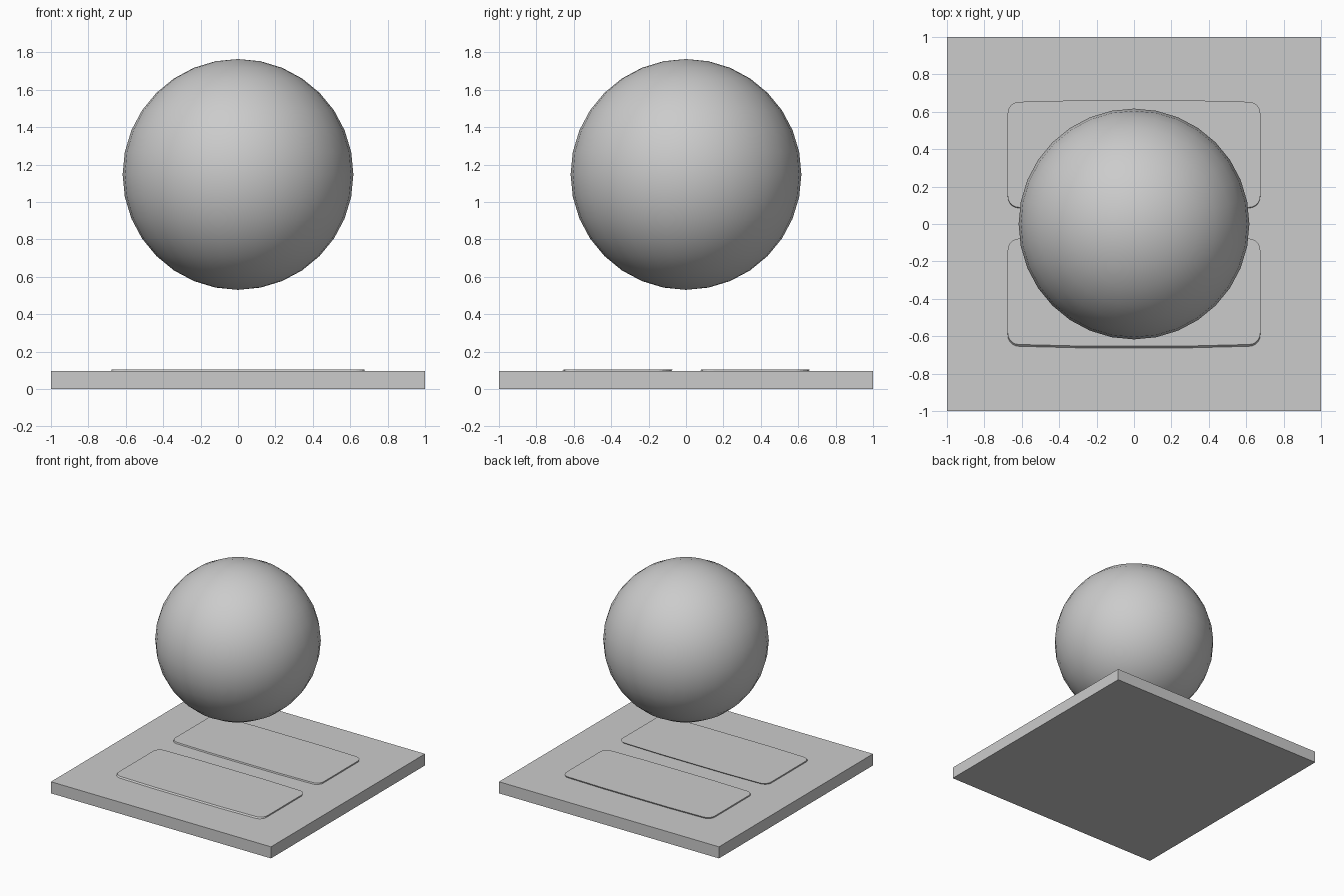
import bpy, bmesh, math

if "Cube" in bpy.data.objects:
    bpy.data.objects.remove(bpy.data.objects["Cube"])

BASE_TOP = 0.095


def new_object(name, bm):
    bmesh.ops.recalc_face_normals(bm, faces=bm.faces)
    mesh = bpy.data.meshes.new(name)
    bm.to_mesh(mesh)
    bm.free()
    obj = bpy.data.objects.new(name, mesh)
    bpy.context.collection.objects.link(obj)
    return obj


def pad(name, y_in, y_out, lean):
    """Thin rounded plate with slightly bowed long edges, top leaning towards +y."""
    half_x, r, bow, steps = 0.675, 0.06, 0.008, 5
    cy, half_y = (y_in + y_out) / 2, abs(y_out - y_in) / 2 - bow
    outline = []
    for k, (sx, sy) in enumerate([(1, 1), (-1, 1), (-1, -1), (1, -1)]):
        for i in range(steps + 1):
            a = math.pi / 2 * (k + i / steps)
            outline.append((sx * (half_x - r) + r * math.cos(a),
                            cy + sy * (half_y - r) + r * math.sin(a)))
        if k in (0, 2):  # bowed middle of the long edges
            outline += [(x * sx, cy + sy * (half_y + bow)) for x in (0.3, -0.3)]
    bm = bmesh.new()
    face = bm.faces.new([bm.verts.new((x, y, BASE_TOP - 0.005)) for x, y in outline])
    top = bmesh.ops.extrude_face_region(bm, geom=[face], use_keep_orig=True)["geom"]
    bmesh.ops.translate(bm, vec=(0, lean, 0.015),
                        verts=[g for g in top if isinstance(g, bmesh.types.BMVert)])
    return new_object(name, bm)


# Square base slab
bm = bmesh.new()
bmesh.ops.create_cube(bm, size=1)
bmesh.ops.scale(bm, vec=(2, 2, BASE_TOP), verts=bm.verts)
bmesh.ops.translate(bm, vec=(0, 0, BASE_TOP / 2), verts=bm.verts)
new_object("base_slab", bm)

# Two raised pads on the slab
pad("front_pad", -0.085, -0.667, 0.015)
pad("back_pad", 0.075, 0.655, 0.006)

# Floating ball
bpy.ops.mesh.primitive_uv_sphere_add(segments=32, ring_count=16, radius=0.617,
                                     location=(0, 0, 1.147))
bpy.context.object.name = "ball"
bpy.ops.object.shade_smooth()
